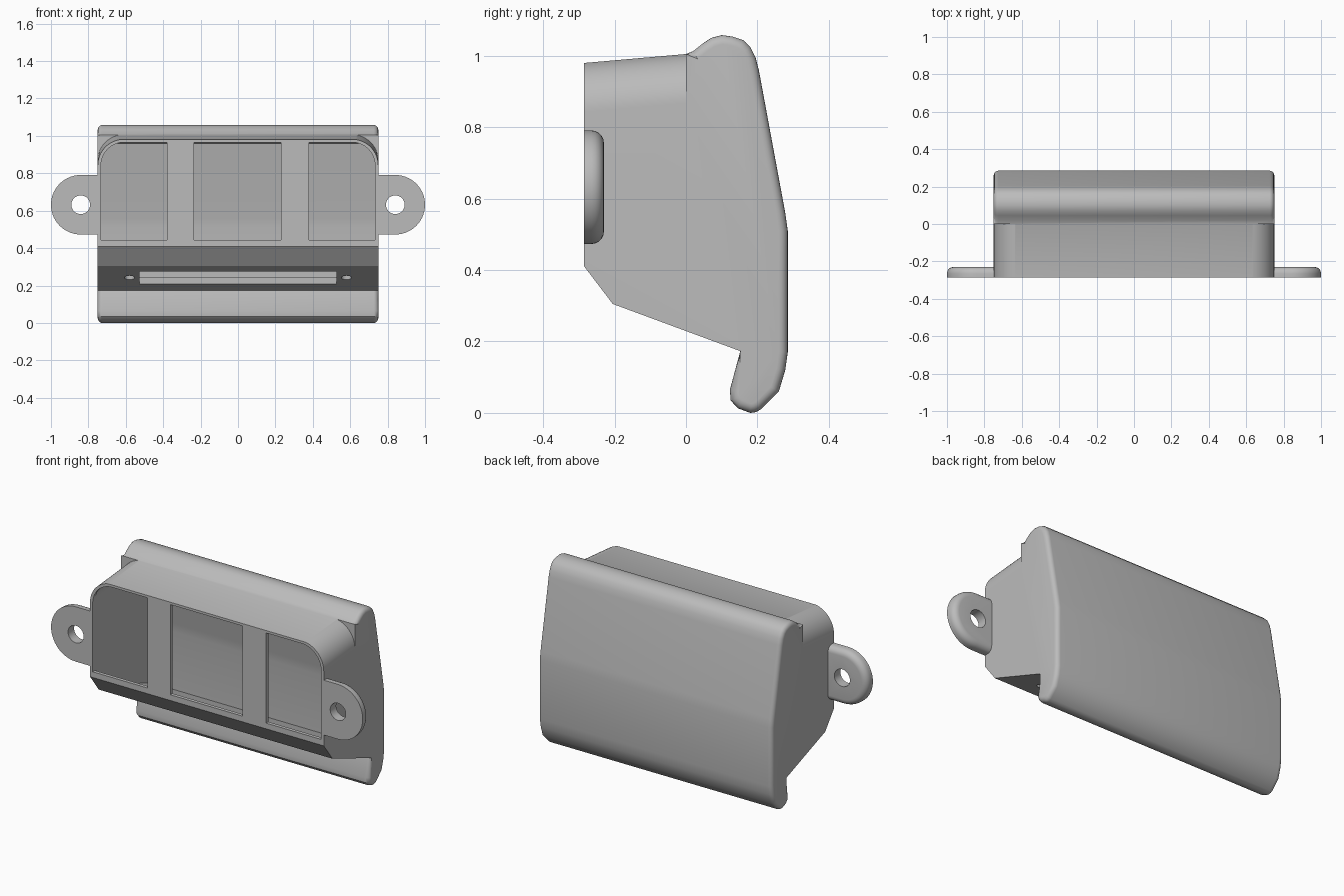
import bpy, bmesh
from math import sin, cos, pi

if "Cube" in bpy.data.objects:
    bpy.data.objects.remove(bpy.data.objects["Cube"], do_unlink=True)

grey = bpy.data.materials.new("plain grey")
grey.use_nodes = True
grey.diffuse_color = (0.5, 0.5, 0.5, 1)
grey.node_tree.nodes["Principled BSDF"].inputs["Base Color"].default_value = (0.5, 0.5, 0.5, 1)


def prism(name, pts, axis, a, b, bevel=0, pick=None, shear=0):
    """Extrude a 2D outline along an axis; optionally round picked rim edges."""
    place = {"x": lambda p, t: (t, p[0], p[1]),
             "y": lambda p, t: (p[0], t, p[1]),
             "z": lambda p, t: (p[0], p[1], t)}[axis]
    bm = bmesh.new()
    lo = [bm.verts.new(place(p, a)) for p in pts]
    hi = [bm.verts.new(place(p, b)) for p in pts]
    bm.faces.new(lo)
    bm.faces.new(hi)
    n = len(pts)
    for i in range(n):
        j = (i + 1) % n
        bm.faces.new((lo[i], lo[j], hi[j], hi[i]))
    bmesh.ops.recalc_face_normals(bm, faces=bm.faces)
    for v in bm.verts:
        v.co.z += shear * (v.co.y + 0.285)
    if bevel:
        edges = [e for e in bm.edges if pick(*e.verts)]
        bmesh.ops.bevel(bm, geom=edges, offset=bevel, segments=5, profile=0.5,
                        affect="EDGES", clamp_overlap=True)
    mesh = bpy.data.meshes.new(name)
    bm.to_mesh(mesh)
    bm.free()
    obj = bpy.data.objects.new(name, mesh)
    bpy.context.collection.objects.link(obj)
    mesh.materials.append(grey)
    return obj


def cut(obj, tool):
    """Subtract the tool and throw it away."""
    mod = obj.modifiers.new("cut", "BOOLEAN")
    mod.operation, mod.solver, mod.object = "DIFFERENCE", "EXACT", tool
    bpy.context.view_layer.objects.active = obj
    bpy.ops.object.modifier_apply(modifier=mod.name)
    bpy.data.objects.remove(tool, do_unlink=True)


def arc(cx, cz, r, a0, a1, n=16):
    return [(cx + r * cos(a0 + (a1 - a0) * i / n),
             cz + r * sin(a0 + (a1 - a0) * i / n)) for i in range(n + 1)]


def box(x0, x1, z0, z1):
    return [(x0, z0), (x1, z0), (x1, z1), (x0, z1)]


def round_corners(obj, x, z, r, y_end):
    """Round both upper corners along the sloping top."""
    for s in (-1, 1):
        pts = arc(x - r, z - r, r, 0, pi / 2) + [(x - r, 1.2), (0.8, 1.2), (0.8, z - r)]
        cut(obj, prism("corner_cutter", [(s * px, pz) for px, pz in pts],
                       "y", -0.5, y_end, shear=0.088))


# Outer housing with raised hood and bottom lip
outline = [(-0.285, 0.41), (-0.285, 0.98), (0.0, 1.005), (0.02, 1.013), (0.045, 1.033),
           (0.07, 1.05), (0.1, 1.058), (0.13, 1.054), (0.16, 1.044), (0.18, 1.025),
           (0.195, 0.995), (0.204, 0.96), (0.278, 0.56), (0.285, 0.51), (0.285, 0.17),
           (0.278, 0.12), (0.26, 0.06), (0.21, 0.01), (0.195, 0.002), (0.18, 0.0),
           (0.145, 0.013), (0.125, 0.035), (0.123, 0.065), (0.152, 0.173), (-0.205, 0.305)]
housing = prism("housing", outline, "x", -0.75, 0.75, 0.025,
                lambda a, b: a.co.x == b.co.x and min(a.co.y, b.co.y) > -0.001
                and (a.co.z + b.co.z > 0.28 or a.co.y > 0.11))
round_corners(housing, 0.75, 0.982, 0.14, 0.0)

# Hollow interior
hollow = prism("hollow", [(-0.265, 0.425), (-0.265, 0.966), (0.0, 0.988), (0.165, 0.96),
                          (0.243, 0.56), (0.25, 0.51), (0.25, 0.175), (-0.195, 0.33)],
               "x", -0.735, 0.735)
round_corners(hollow, 0.735, 0.968, 0.125, 0.4)
cut(housing, hollow)

# Three front windows, the outer two following the rounded corners
cut(housing, prism("window_cutter", box(-0.235, 0.23, 0.443, 0.966), "y", -0.4, -0.25))
for s in (-1, 1):
    shape = [(0.38, 0.443), (0.733, 0.443)] + arc(0.608, 0.841, 0.125, 0, pi / 2) + [(0.38, 0.966)]
    cut(housing, prism("window_cutter", [(s * x, z) for x, z in shape], "y", -0.4, -0.25))

# Slot and two screw holes in the sloping underside
cut(housing, prism("slot_cutter", box(-0.527, 0.527, -0.125, 0.055), "z", 0.1, 0.36))
for s in (-1, 1):
    cut(housing, prism("hole_cutter", arc(s * 0.58, -0.035, 0.028, 0, 2 * pi * 23 / 24, 23),
                       "z", 0.1, 0.36))

# Mounting ears with a rounded rear rim
parts = [housing]
for s, side in ((1, "left"), (-1, "right")):
    shape = [(0.742, 0.473)] + arc(0.841, 0.632, 0.159, -pi / 2, pi / 2, 28) + [(0.742, 0.791)]
    ear = prism(side + "_mounting_ear", [(s * x, z) for x, z in shape], "y", -0.285, -0.23, 0.035,
                lambda a, b: min(a.co.y, b.co.y) > -0.24 and abs(a.co.x + b.co.x) > 1.5)
    cut(ear, prism("hole_cutter", arc(s * 0.841, 0.632, 0.05, 0, 2 * pi * 31 / 32, 31),
                   "y", -0.4, -0.1))
    parts.append(ear)

# Smooth shading with crisp edges
for obj in parts:
    bpy.ops.object.select_all(action="DESELECT")
    obj.select_set(True)
    bpy.context.view_layer.objects.active = obj
    bpy.ops.object.shade_smooth_by_angle(angle=pi / 6)
